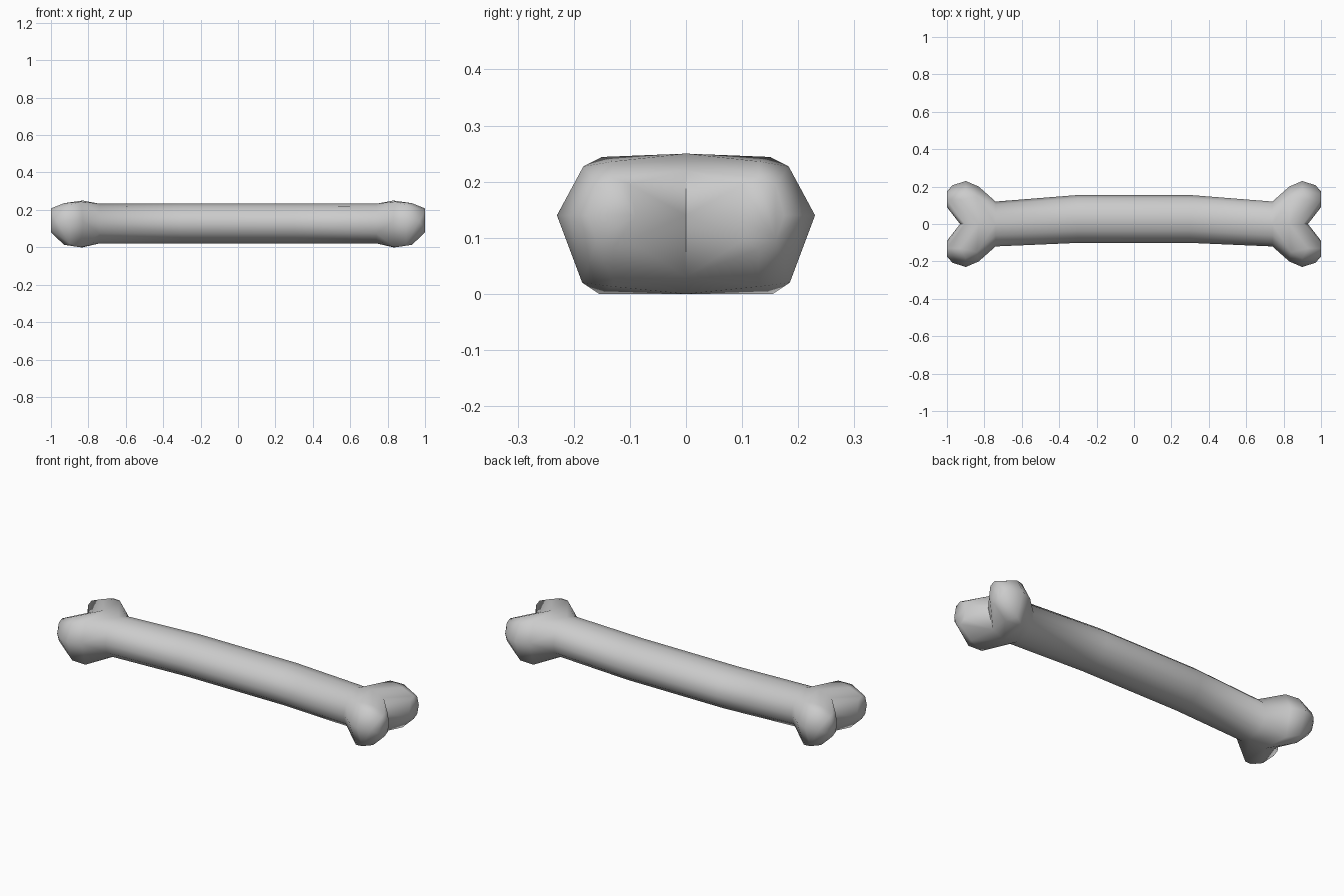
import bpy, bmesh, math
from mathutils import Vector

if "Cube" in bpy.data.objects:
    bpy.data.objects.remove(bpy.data.objects["Cube"])

N = 12  # sides of the shaft
END = 0.74


def ring(x, cy, ry, cz, rz):
    return [Vector((x, cy + ry * math.cos(2 * math.pi * i / N),
                    cz + rz * math.sin(2 * math.pi * i / N))) for i in range(N)]


bm = bmesh.new()

# shaft, slightly bowed towards +y
stations = [(-END, 0, .12, .127, .106), (-.3, .027, .128, .128, .107),
            (.3, .027, .128, .128, .107), (END, 0, .12, .127, .106)]
rings = [[bm.verts.new(p) for p in ring(*s)] for s in stations]
for a, b in zip(rings, rings[1:]):
    for i in range(N):
        j = (i + 1) % N
        bm.faces.new((a[i], a[j], b[j], b[i]))

# one rounded knob (quarter of the ends), starting at the half ring of the shaft
knob = [p for p in ring(*stations[-1]) if p.y > -1e-5]
knob += [Vector(p) for p in (
    (.83, .20, .14), (.90, .23, .14), (.97, .207, .14), (1, .175, .14), (1, .09, .14),
    (.83, 0, .25), (.84, .15, .244), (.90, .183, .227), (.93, .13, .236),
    (1, .16, .195), (1, .13, .208), (1, .10, .195), (.905, 0, .22), (.93, 0, .14),
    (.83, 0, 0), (.84, .155, 0), (.90, .185, .02), (.93, .13, .013),
    (1, .16, .095), (1, .13, .08), (1, .10, .095), (.90, 0, .03))]
for p in knob:
    if abs(p.y) < 1e-4:
        p.y = 0

# mirror the knob to both sides of both ends, leaving the joining sides open
for sx in (1, -1):
    for sy in (1, -1):
        tmp = bmesh.new()
        for p in knob:
            tmp.verts.new((p.x * sx, p.y * sy, p.z))
        bmesh.ops.convex_hull(tmp, input=tmp.verts[:])
        for f in tmp.faces:
            if (all(abs(v.co.y) < 1e-4 for v in f.verts)
                    or all(abs(abs(v.co.x) - END) < 1e-4 for v in f.verts)):
                continue
            bm.faces.new([bm.verts.new(v.co) for v in f.verts])
        tmp.free()

bmesh.ops.remove_doubles(bm, verts=bm.verts[:], dist=1e-3)
bmesh.ops.recalc_face_normals(bm, faces=bm.faces[:])
mesh = bpy.data.meshes.new("bone")
bm.to_mesh(mesh)
bm.free()
bone = bpy.data.objects.new("bone", mesh)
bpy.context.collection.objects.link(bone)
bpy.context.view_layer.objects.active = bone
bone.select_set(True)
bpy.ops.object.shade_smooth_by_angle(angle=math.radians(65))
